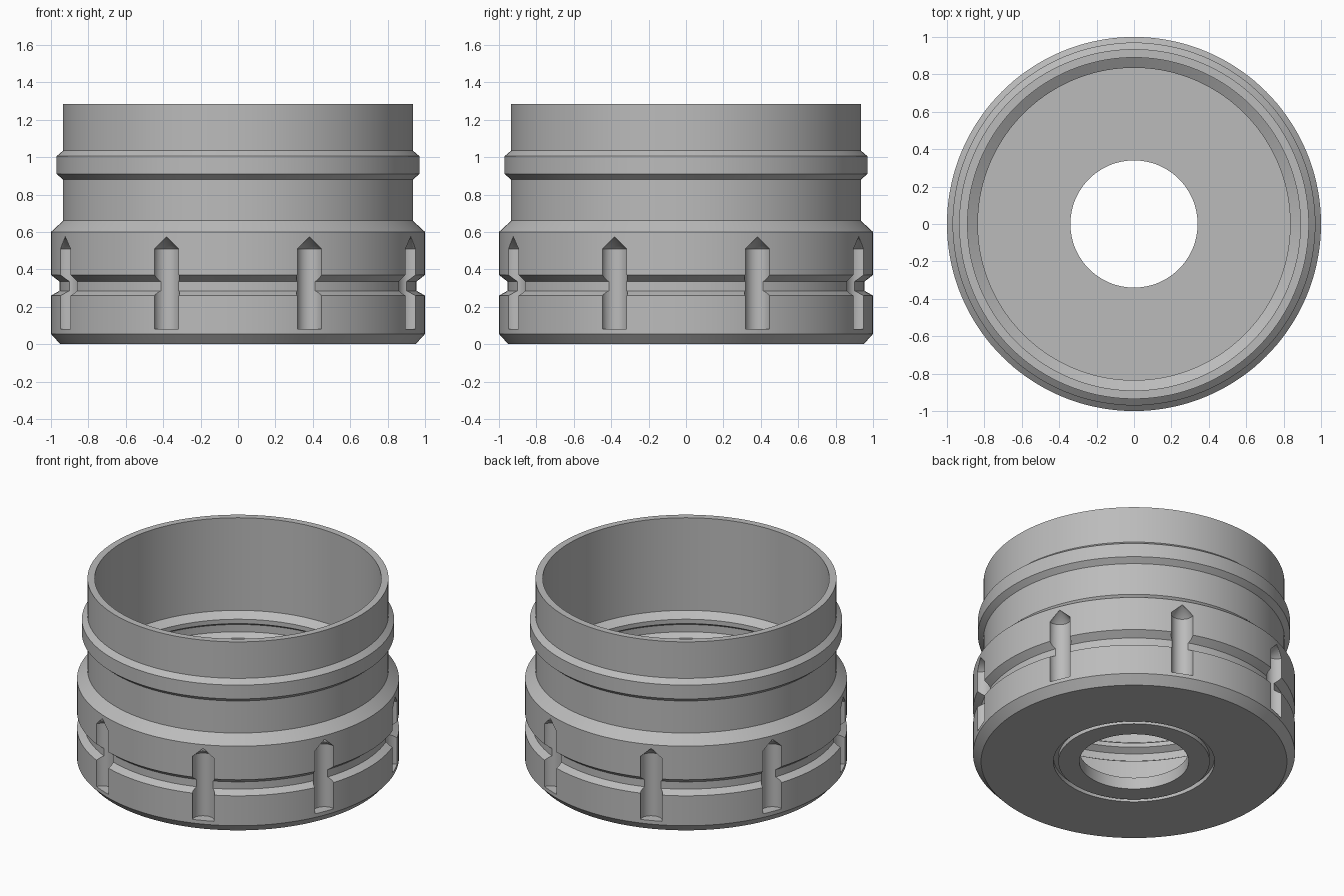
import bpy
import bmesh
from math import tau
from mathutils import Matrix, Vector

if "Cube" in bpy.data.objects:
    bpy.data.objects.remove(bpy.data.objects["Cube"])

metal = bpy.data.materials.new("grey_metal")
grey = (0.5, 0.5, 0.5, 1)
metal.diffuse_color = grey
metal.use_nodes = True
metal.node_tree.nodes["Principled BSDF"].inputs["Base Color"].default_value = grey


def lathe(bm, profile, steps, closed):
    """Spin an (r, z) profile around z and return the new vertices."""
    old = set(bm.verts)
    verts = [bm.verts.new((r, 0, z)) for r, z in profile]
    edges = [bm.edges.new(pair) for pair in zip(verts, verts[1:])]
    if closed:
        edges.append(bm.edges.new((verts[-1], verts[0])))
    bmesh.ops.spin(bm, geom=verts + edges, cent=(0, 0, 0), axis=(0, 0, 1),
                   angle=tau, steps=steps, use_duplicate=False)
    new = [v for v in bm.verts if v not in old]
    bmesh.ops.remove_doubles(bm, verts=new, dist=1e-4)
    return [v for v in bm.verts if v not in old]


def make_object(name, bm):
    bmesh.ops.recalc_face_normals(bm, faces=bm.faces)
    mesh = bpy.data.meshes.new(name)
    bm.to_mesh(mesh)
    bm.free()
    mesh.materials.append(metal)
    obj = bpy.data.objects.new(name, mesh)
    bpy.context.collection.objects.link(obj)
    return obj


# Outside, from the bottom chamfer up to the rim
outside = [(0.95, 0), (1, 0.055), (1, 0.26), (0.955, 0.285), (0.955, 0.335),
           (1, 0.37), (1, 0.6), (0.935, 0.66), (0.935, 0.88), (0.97, 0.91),
           (0.97, 1.005), (0.935, 1.035), (0.935, 1.285)]
# Inside, from the rim down past the sealing groove to the floor and hole
inside = [(0.89, 1.285), (0.89, 0.65), (0.835, 0.615), (0.835, 0.585),
          (0.875, 0.56), (0.875, 0.51), (0.835, 0.485), (0.835, 0.08),
          (0.34, 0.08), (0.34, 0)]
# Thin ring groove in the underside
underside = [(0.47, 0), (0.47, 0.03), (0.5, 0.03), (0.5, 0)]

bm = bmesh.new()
lathe(bm, outside + inside + underside, 144, True)
body = make_object("threaded_cap_body", bm)

# Eight pointed grip slots
bm = bmesh.new()
for i in range(8):
    verts = lathe(bm, [(0, 0.08), (0.07, 0.08), (0.07, 0.51), (0, 0.575)], 32, False)
    spot = Matrix.Rotation(tau * (i + 0.5) / 8, 3, 'Z') @ Vector((1, 0, 0))
    bmesh.ops.translate(bm, verts=verts, vec=spot)
cutter = make_object("slot_cutter", bm)
cutter.hide_render = True

cut = body.modifiers.new("grip_slots", 'BOOLEAN')
cut.operation = 'DIFFERENCE'
cut.solver = 'EXACT'
cut.object = cutter
bpy.ops.object.select_all(action='DESELECT')
body.select_set(True)
bpy.context.view_layer.objects.active = body
bpy.ops.object.modifier_apply(modifier=cut.name)
bpy.data.objects.remove(cutter)
bpy.ops.object.shade_smooth_by_angle(angle=0.4)
